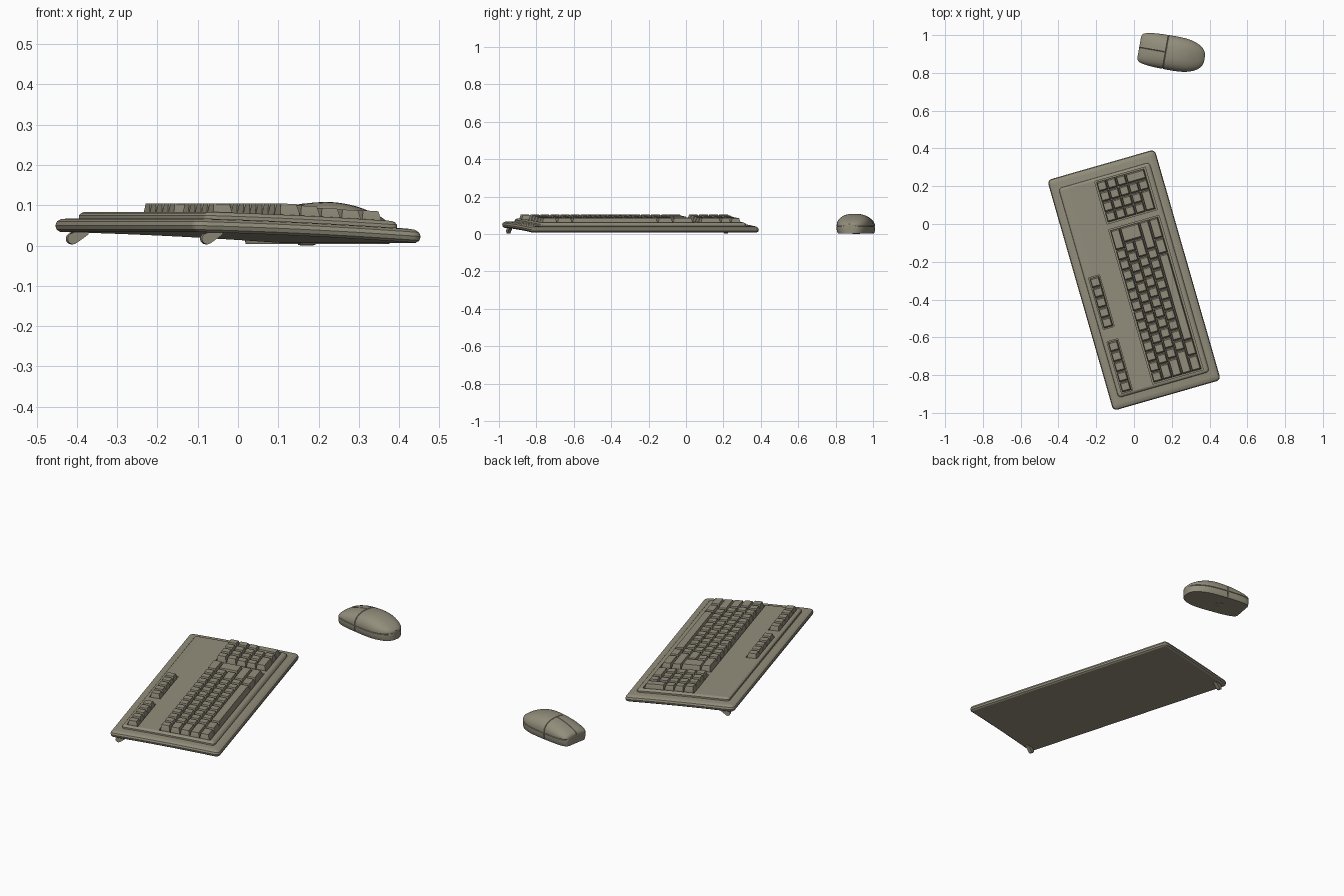
import bpy, bmesh, math
from mathutils import Matrix, Vector

if "Cube" in bpy.data.objects:
    bpy.data.objects.remove(bpy.data.objects["Cube"])

plastic = bpy.data.materials.new("warm_grey_plastic")
plastic.diffuse_color = (0.29, 0.27, 0.20, 1)
plastic.use_nodes = True
plastic.node_tree.nodes["Principled BSDF"].inputs["Base Color"].default_value = plastic.diffuse_color

# Keyboard frame: local x runs along the keys, local y points to the back edge
BOARD = Matrix.Translation((0, -0.297, 0)) @ Matrix.Rotation(math.radians(106), 4, 'Z')
MOUSE = Matrix.Translation((0.2, 0.905, 0)) @ Matrix.Rotation(math.radians(-10), 4, 'Z')


def finish(name, bm, matrix, angle=30):
    bmesh.ops.recalc_face_normals(bm, faces=bm.faces)
    bm.transform(matrix)
    me = bpy.data.meshes.new(name)
    bm.to_mesh(me)
    bm.free()
    me.materials.append(plastic)
    ob = bpy.data.objects.new(name, me)
    bpy.context.collection.objects.link(ob)
    bpy.ops.object.select_all(action='DESELECT')
    ob.select_set(True)
    bpy.context.view_layer.objects.active = ob
    bpy.ops.object.shade_smooth_by_angle(angle=math.radians(angle))
    return ob


def loft(bm, rings):
    loops = [[bm.verts.new(p) for p in r] for r in rings]
    n = len(loops[0])
    for a, b in zip(loops, loops[1:]):
        for i in range(n):
            bm.faces.new((a[i], a[(i + 1) % n], b[(i + 1) % n], b[i]))
    bm.faces.new(loops[0][::-1])
    bm.faces.new(loops[-1])


def bend(bm):
    # the case slopes and curves gently down towards the front
    for v in bm.verts:
        t = min(1, max(0, (0.296 - v.co.y) / 0.592))
        v.co.z -= 0.028 * (0.5 * t + 0.5 * t * t)


def slice_and_bend(bm):
    for i in range(1, 12):
        y = -0.296 + 0.592 * i / 12
        bmesh.ops.bisect_plane(bm, geom=bm.verts[:] + bm.edges[:] + bm.faces[:],
                               plane_co=(0, y, 0), plane_no=(0, 1, 0))
    bend(bm)


def rounded_slab(hx, hy, radius, profile):
    rings = []
    for inset, z in profile:
        r = max(radius - inset, 0.004)
        ring = []
        for q, (sx, sy) in enumerate(((1, 1), (-1, 1), (-1, -1), (1, -1))):
            for k in range(5):
                a = math.pi / 2 * (q + k / 4)
                ring.append((sx * (hx - inset - r) + r * math.cos(a),
                             sy * (hy - inset - r) + r * math.sin(a), z))
        rings.append(ring)
    bm = bmesh.new()
    loft(bm, rings)
    return bm


def rect(x0, x1, y0, y1, z):
    return [(x0, y0, z), (x1, y0, z), (x1, y1, z), (x0, y1, z)]


# Lower case with a rounded rim
bm = rounded_slab(0.635, 0.296, 0.024, [(0.012, 0.034), (0.003, 0.040), (0, 0.050),
                                        (0.004, 0.060), (0.014, 0.066), (0.03, 0.068)])
slice_and_bend(bm)
finish("keyboard_case", bm, BOARD)

# Raised top panel with sunken key wells
bm = rounded_slab(0.577, 0.251, 0.018, [(0, 0.060), (0.001, 0.076), (0.006, 0.082), (0.014, 0.085)])
panel = finish("raw_panel", bm, Matrix())
bm = bmesh.new()
for x0, x1, y0, y1 in ((-0.557, 0.293, -0.222, 0.056), (0.325, 0.559, -0.222, 0.056),
                       (-0.559, -0.275, 0.168, 0.228), (-0.207, 0.077, 0.168, 0.228)):
    loft(bm, [rect(x0, x1, y0, y1, 0.073), rect(x0, x1, y0, y1, 0.12)])
cutter = finish("well_cutter", bm, Matrix())
cutter.hide_render = True
mod = panel.modifiers.new("wells", 'BOOLEAN')
mod.operation, mod.solver, mod.object = 'DIFFERENCE', 'EXACT', cutter
bm = bmesh.new()
bm.from_object(panel, bpy.context.evaluated_depsgraph_get())
bpy.data.objects.remove(panel)
bpy.data.objects.remove(cutter)
bmesh.ops.triangulate(bm, faces=bm.faces)
slice_and_bend(bm)
finish("top_panel", bm, BOARD)


# Key caps: tapered blocks
def key(bm, x0, x1, y0, y1, top):
    g, s = 0.002, 0.009
    loft(bm, [rect(x0 + g, x1 - g, y0 + g, y1 - g, 0.070),
              rect(x0 + g, x1 - g, y0 + g, y1 - g, top - 0.022),
              rect(x0 + s, x1 - s, y0 + s - 0.001, y1 - s + 0.004, top)])


U, ROW = 0.056, 0.053
TOPS = (0.113, 0.110, 0.107, 0.106, 0.107)


def row_y(r):
    return 0.05 - ROW * r


bm = bmesh.new()
rows = ([1] * 13 + [2], [1.5] + [1] * 12, [1.75] + [1] * 10 + [1.75],
        [2.25] + [1] * 10 + [2.75], [1.5, 1.5, 8.5, 1.5, 2])
for r, widths in enumerate(rows):
    x = -0.552
    for w in widths:
        key(bm, x, x + w * U, row_y(r + 1), row_y(r), TOPS[r])
        x += w * U
key(bm, 0.288 - 1.5 * U, 0.288, row_y(3), row_y(1), 0.109)   # tall enter key
bend(bm)
finish("main_keys", bm, BOARD, 20)

bm = bmesh.new()
for r in range(5):
    for c in range(4):
        if (r, c) in ((4, 1), (4, 3)):
            continue
        w = 2 if (r, c) == (4, 0) else 1
        h = 2 if (r, c) == (3, 3) else 1
        x = 0.330 + c * U
        key(bm, x, x + w * U, row_y(r + h), row_y(r), TOPS[r])
bend(bm)
finish("number_pad_keys", bm, BOARD, 20)

bm = bmesh.new()
for start in (-0.556, -0.204):
    for i in range(5):
        key(bm, start + i * 0.0555, start + (i + 1) * 0.0555, 0.171, 0.225, 0.106)
bend(bm)
finish("function_keys", bm, BOARD, 20)

# Tilt feet under the back corners
for side, name in ((-1, "left_foot"), (1, "right_foot")):
    prof = [(0.255 + 0.014 * math.cos(math.radians(a)), 0.017 + 0.014 * math.sin(math.radians(a)))
            for a in range(-130, 91, 20)]
    prof += [(0.255, 0.040), (0.212, 0.038), (0.216, 0.027)]
    bm = bmesh.new()
    loft(bm, [[(side * 0.605 + dx, y, z) for y, z in prof] for dx in (-0.009, 0.009)])
    finish(name, bm, BOARD)

# Mouse body: stations of (x, half width, top height), lofted along its length
STATIONS = [(-0.175, 0.058, 0.055), (-0.167, 0.073, 0.066), (-0.14, 0.083, 0.079),
            (-0.09, 0.089, 0.095), (-0.03, 0.091, 0.105), (0.03, 0.091, 0.108),
            (0.08, 0.087, 0.101), (0.12, 0.076, 0.088), (0.15, 0.060, 0.074),
            (0.168, 0.040, 0.062), (0.176, 0.018, 0.054)]


def station(i, t):
    p = [Vector(STATIONS[min(max(i + k, 0), len(STATIONS) - 1)]) for k in (-1, 0, 1, 2)]
    return 0.5 * (2 * p[1] + (p[2] - p[0]) * t + (2 * p[0] - 5 * p[1] + 4 * p[2] - p[3]) * t * t
                  + (3 * p[1] - p[0] - 3 * p[2] + p[3]) * t ** 3)


def section(x, w, h, groove=0.0):
    w, h, seam = w - groove, h - groove, 0.042
    half = [(0.93 * w, 0.004), (0.985 * w, 0.014), (w, 0.028), (w, seam - 0.002),
            (w - 0.003, seam), (w, seam + 0.002)]
    for k in range(1, 10):
        a = math.pi / 2 * k / 10
        half.append((w * math.cos(a) ** 0.8, seam + 0.002 + (h - seam - 0.002) * math.sin(a) ** 0.9))
    half.append((0.0018, h))
    dip = 0.004 if x < -0.034 else 0     # split between the two buttons
    return ([(x, y, z) for y, z in half] + [(x, 0, h - dip)]
            + [(x, -y, z) for y, z in reversed(half)])


params = [station(i, k / 4) for i in range(len(STATIONS) - 1) for k in range(4)]
params.append(Vector(STATIONS[-1]))
rings = [section(*p) for p in params if abs(p.x + 0.033) > 0.004]
_, w, h = station(3, 0.95)
rings += [section(-0.0355, w, h), section(-0.033, w, h, 0.004), section(-0.0305, w, h)]
rings.sort(key=lambda r: r[0][0])
bm = bmesh.new()
loft(bm, rings)
finish("mouse_body", bm, MOUSE, 35)

# Ball ring under the mouse
bm = bmesh.new()
loft(bm, [[(r * math.cos(a * math.pi / 12) - 0.03, r * math.sin(a * math.pi / 12), z)
           for a in range(24)] for r, z in ((0.022, 0.006), (0.022, 0.002), (0.014, 0.0))])
finish("mouse_ball_ring", bm, MOUSE)
